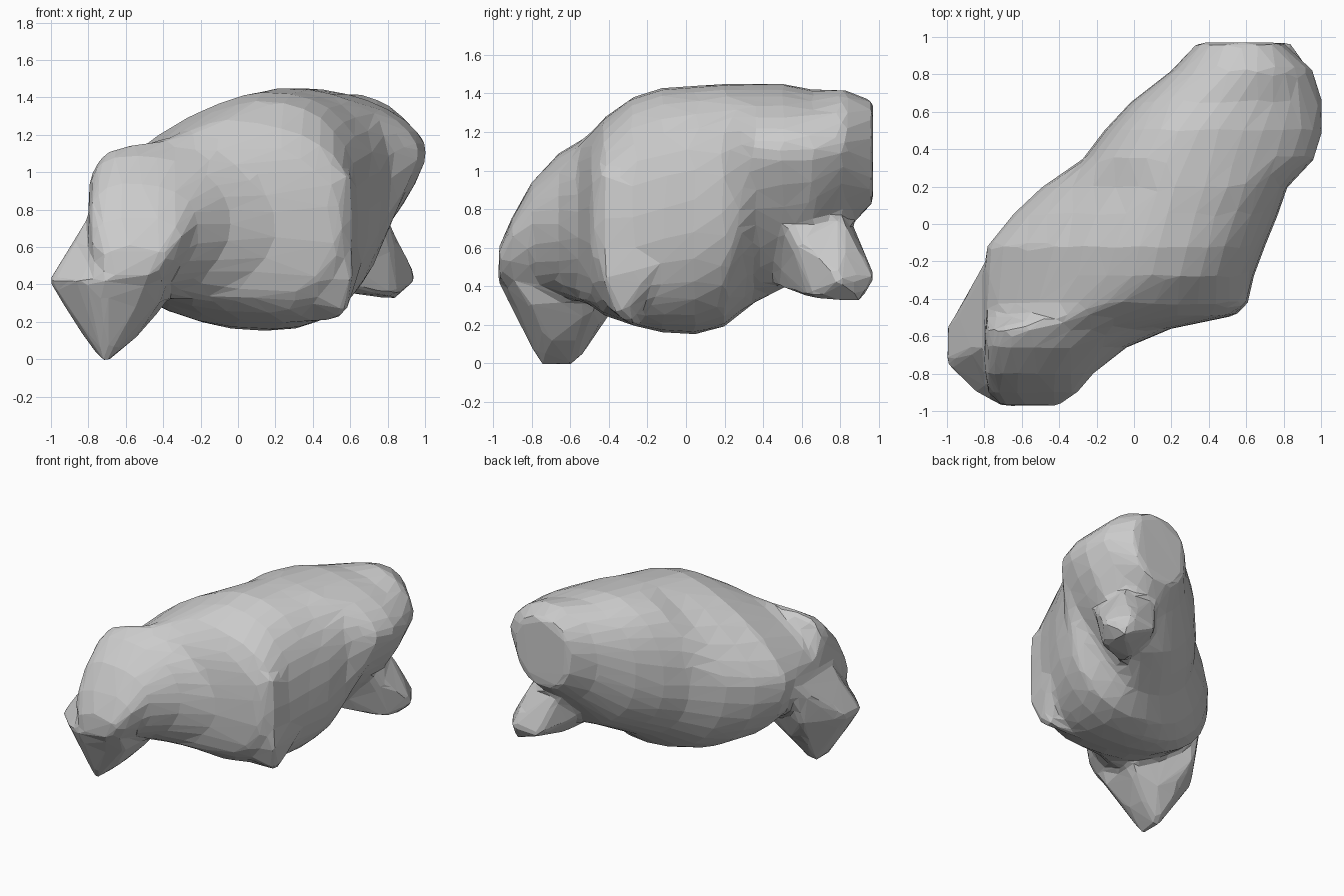
import bpy, bmesh, math

# Body sections along y: y, left (x,z), right (x,z), top (x,z), bottom (x,z)
SECTIONS = [
    (-0.97, -.71, .50, -.40, .54, -.55, .60, -.55, .43),
    (-0.90, -.78, .60, -.30, .65, -.55, .76, -.60, .36),
    (-0.80, -.80, .68, -.22, .72, -.55, .94, -.55, .36),
    (-0.66, -.80, .78, -.04, .72, -.55, 1.09, -.45, .35),
    (-0.56, -.80, .80, .20, .68, -.50, 1.15, -.30, .32),
    (-0.49, -.80, .80, .54, .68, -.30, 1.20, 0.0, .30),
    (-0.43, -.80, .80, .61, .75, -.10, 1.27, .15, .25),
    (-0.28, -.80, .80, .64, .75, .10, 1.38, .25, .20),
    (-0.12, -.79, .80, .70, .80, .13, 1.43, .20, .16),
    (0.05, -.65, .80, .77, .85, .17, 1.44, .15, .15),
    (0.20, -.49, .82, .82, .97, .22, 1.45, .20, .19),
    (0.35, -.27, .82, .97, 1.09, .30, 1.45, .30, .31),
    (0.50, -.16, .85, 1.01, 1.10, .35, 1.45, .40, .39),
    (0.65, -.02, .95, 1.01, 1.10, .45, 1.42, .50, .46),
    (0.82, .20, 1.05, .96, 1.12, .62, 1.42, .55, .68),
    (0.97, .34, 1.10, .80, 1.12, .59, 1.36, .57, .83),
]
FRONT_FOOT = [
    (-.71, -.75, -.02), (-.71, -.58, -.02), (-.55, -.72, .11), (-.55, -.55, .12),
    (-.82, -.66, .11), (-1.01, -.57, .42), (-1.01, -.74, .42), (-.83, -.91, .42),
    (-.71, -.98, .43), (-.41, -.98, .54), (-.71, -.88, .25), (-.40, -.82, .33),
    (-.40, -.48, .28), (-.60, -.45, .20), (-.80, -.28, .42), (-.80, -.65, .76),
    (-.80, -.20, .75), (-.35, -.75, .60), (-.40, -.35, .60)]
REAR_PAW = [
    (.96, .80, .43), (.84, .90, .32), (.84, .65, .34), (.58, .65, .35),
    (.62, .97, .42), (.83, .98, .45), (.80, .50, .74), (.50, .84, .78),
    (.78, .82, .74), (.30, .55, .62), (.48, .45, .41)]
BELLY_CORNER = [
    (.53, -.28, .20), (.58, -.36, .25), (.61, -.43, .45), (.20, -.25, .18),
    (.66, -.15, .50), (.30, -.48, .36), (.60, -.43, 1.0), (.50, -.49, .95),
    (.2, -.2, .8), (.64, -.1, .9)]
RING = 32


def roundness(y, right, upper):
    """Corner fullness of one quadrant of a section."""
    if y < -.5:
        return (2.2 if upper else 1.8) if right else (3.0 if upper else 2.2)
    if y < .25:
        return (2.5 if upper else 2.3) if right else (1.45 if upper else 2.2)
    if y > .9:
        return 2.4
    return (1.8 if upper else 1.35) if right else 2.2


def section_ring(bm, s):
    y, xl, zl, xr, zr, xt, zt, xb, zb = s
    ring = []
    for i in range(RING):
        a = 2 * math.pi * i / RING
        c, sn = math.cos(a), math.sin(a)
        n = roundness(y, c > 0, sn > 0)
        u, v = abs(c) ** (2 / n), abs(sn) ** (2 / n)
        cx, cz = (xt, zt) if sn >= 0 else (xb, zb)
        ex, ez = (xr, zr) if c >= 0 else (xl, zl)
        ring.append(bm.verts.new((cx + (ex - cx) * u, y, ez + (cz - ez) * v)))
    return ring


def hull(bm, points):
    verts = [bm.verts.new(p) for p in points]
    bmesh.ops.convex_hull(bm, input=verts)
    loose = [v for v in verts if v.is_valid and not v.link_faces]
    bmesh.ops.delete(bm, geom=loose, context='VERTS')


bm = bmesh.new()
# Front foot, rear paw and belly corner as faceted lumps
for pts in (FRONT_FOOT, REAR_PAW, BELLY_CORNER):
    hull(bm, pts)

# Main lofted body with a flat rear cut
rings = [section_ring(bm, s) for s in SECTIONS]
for a, b in zip(rings, rings[1:]):
    for i in range(RING):
        j = (i + 1) % RING
        bm.faces.new((a[i], a[j], b[j], b[i]))
bm.faces.new(rings[0])
bm.faces.new(rings[-1][::-1])
bmesh.ops.recalc_face_normals(bm, faces=bm.faces)

mesh = bpy.data.meshes.new("lumpy_body")
bm.to_mesh(mesh)
bm.free()
body = bpy.data.objects.new("lumpy_body", mesh)
bpy.context.collection.objects.link(body)

# Fuse the parts, soften the joins, then reduce to coarse facets
fuse = body.modifiers.new("fuse", 'REMESH')
fuse.mode = 'VOXEL'
fuse.voxel_size = 0.03
soften = body.modifiers.new("soften", 'SMOOTH')
soften.factor = 0.5
soften.iterations = 4
facet = body.modifiers.new("facet", 'DECIMATE')
facet.ratio = 0.045
